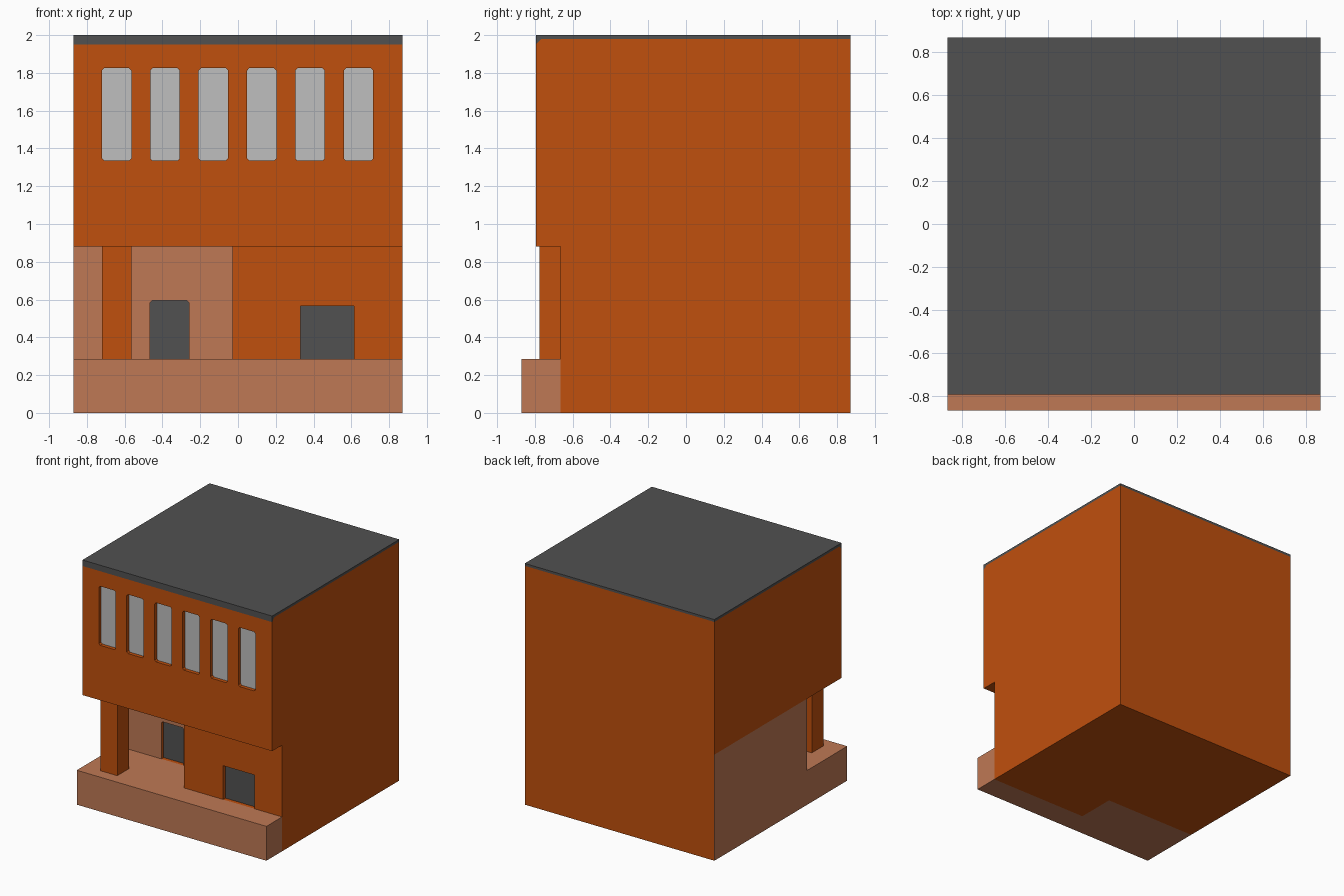
import bpy
import bmesh
from mathutils import Vector

if "Cube" in bpy.data.objects:
    bpy.data.objects.remove(bpy.data.objects["Cube"])


def material(name, rgb):
    m = bpy.data.materials.new(name)
    m.diffuse_color = (*rgb, 1.0)
    m.use_nodes = True
    m.node_tree.nodes["Principled BSDF"].inputs["Base Color"].default_value = m.diffuse_color
    return m


ORANGE = material("orange brick", (0.53, 0.08, 0.004))
CLAY = material("pale clay", (0.52, 0.19, 0.09))
DARK = material("dark grey", (0.083, 0.083, 0.083))
GLASS = material("light grey glass", (0.52, 0.52, 0.52))

W = 0.87                 # half width of the building
FRONT, WALL, PORCH = -0.795, -0.665, -0.34   # front planes, top to deepest
SLAB, SOFFIT = 0.285, 0.88
INSET = 0.03             # depth of windows and doors


def extrude(bm, pts, direction):
    """Add a prism: a flat polygon swept along a direction."""
    face = bm.faces.new([bm.verts.new(p) for p in pts])
    ret = bmesh.ops.extrude_face_region(bm, geom=[face], use_keep_orig=True)
    verts = [v for v in ret["geom"] if isinstance(v, bmesh.types.BMVert)]
    bmesh.ops.translate(bm, verts=verts, vec=Vector(direction))


def finish(name, bm, *mats):
    bmesh.ops.recalc_face_normals(bm, faces=bm.faces)
    mesh = bpy.data.meshes.new(name)
    bm.to_mesh(mesh)
    bm.free()
    obj = bpy.data.objects.new(name, mesh)
    bpy.context.collection.objects.link(obj)
    for m in mats:
        mesh.materials.append(m)
    return obj


def side_prism(name, profile, *mats):
    """Side profile (y, z) swept across the whole width."""
    bm = bmesh.new()
    extrude(bm, [(-W, y, z) for y, z in profile], (2 * W, 0, 0))
    return finish(name, bm, *mats)


def plan_prism(name, plan, z0, z1, *mats):
    """Floor plan (x, y) swept upwards."""
    bm = bmesh.new()
    extrude(bm, [(x, y, z0) for x, y in plan], (0, 0, z1 - z0))
    return finish(name, bm, *mats)


def rect(x0, x1, y0, y1):
    return [(x0, y0), (x1, y0), (x1, y1), (x0, y1)]


def opening(bm, x0, x1, z0, z1, plane, top=0.0, bottom=0.0):
    """Cutter for a recess, with optional clipped corners."""
    pts = []
    for x, s in ((x0, 1), (x1, -1)):
        low = [(x + s * bottom, z0), (x, z0 + bottom)] if bottom else [(x, z0)]
        high = [(x, z1 - top), (x + s * top, z1)] if top else [(x, z1)]
        pts += low + high if s > 0 else (low + high)[::-1]
    extrude(bm, [(x, plane - 0.05, z) for x, z in pts], (0, 0.05 + INSET, 0))


def cut(obj, cutter):
    mod = obj.modifiers.new("cut", 'BOOLEAN')
    mod.operation, mod.solver, mod.object = 'DIFFERENCE', 'EXACT', cutter
    bpy.context.view_layer.objects.active = obj
    bpy.ops.object.modifier_apply(modifier=mod.name)
    bpy.data.objects.remove(cutter, do_unlink=True)


# Building body with overhanging upper floor
body = side_prism("building_body", [
    (WALL, 0), (W, 0), (W, 1.98), (-0.765, 1.98),
    (FRONT, 1.95), (FRONT, SOFFIT), (WALL, SOFFIT)],
    ORANGE, CLAY, DARK, GLASS)

# Open porch at the left front, and a shallow rebate along the left side
cut(body, plan_prism("porch_cutter", [
    (-0.9, -0.78), (-0.03, -0.78), (-0.03, PORCH),
    (-W + 0.006, PORCH), (-W + 0.006, 0.9), (-0.9, 0.9)], -0.1, SOFFIT))

# Windows and doors
bm = bmesh.new()
for i in range(6):
    cx = -0.6425 + i * 0.256
    opening(bm, cx - 0.0775, cx + 0.0775, 1.335, 1.825, FRONT, 0.012, 0.012)
opening(bm, 0.33, 0.615, SLAB, 0.565, WALL)
opening(bm, -0.465, -0.26, SLAB, 0.595, PORCH, 0.012)
cut(body, finish("opening_cutter", bm))

# Glass, doors and the porch wall are coloured by their depth
for p in body.data.polygons:
    p.material_index = 0
    c = p.center
    if p.normal.y < -0.99:
        if abs(c.y - (FRONT + INSET)) < 0.004 and c.z > 1:
            p.material_index = 3
        elif abs(c.y - (WALL + INSET)) < 0.004 or abs(c.y - (PORCH + INSET)) < 0.004:
            p.material_index = 2
        elif abs(c.y - PORCH) < 0.004:
            p.material_index = 1

# Pale cladding low on the left side
plan_prism("left_cladding", rect(-W, -W + 0.006, PORCH, W), 0, SOFFIT, CLAY)

# Raised terrace that fills the porch floor
plan_prism("terrace", [
    (-W, -W), (W, -W), (W, WALL), (-0.03, WALL), (-0.03, PORCH), (-W, PORCH)],
    0, SLAB, CLAY)

# Porch column
plan_prism("porch_column", rect(-0.72, -0.565, -0.775, -0.62), SLAB, SOFFIT, ORANGE)

# Roof sheet with a bevelled front lip
side_prism("roof", [
    (FRONT, 1.95), (-0.765, 1.98), (W, 1.98), (W, 2.0), (FRONT, 2.0)], DARK)
